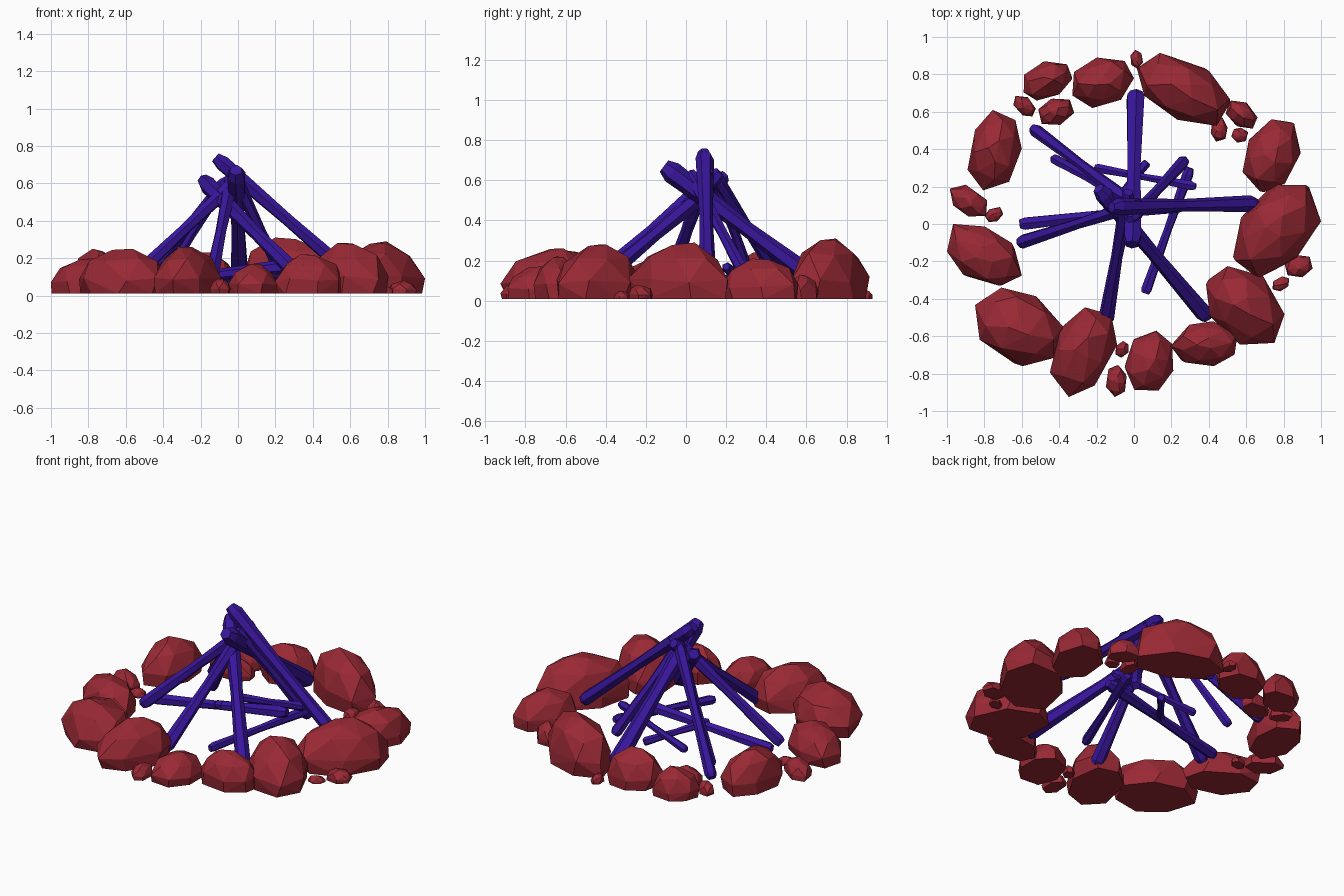
import bpy
import bmesh
import math
import random
from mathutils import Vector

cube = bpy.data.objects.get("Cube")
if cube:
    bpy.data.objects.remove(cube, do_unlink=True)

rng = random.Random(21)


def make_material(name, color):
    mat = bpy.data.materials.new(name)
    mat.use_nodes = True
    mat.diffuse_color = color
    shader = mat.node_tree.nodes["Principled BSDF"]
    shader.inputs["Base Color"].default_value = color
    shader.inputs["Roughness"].default_value = 0.9
    return mat


stone_red = make_material("stone_red", (0.32, 0.022, 0.035, 1))
wood_violet = make_material("wood_violet", (0.04, 0.008, 0.33, 1))


def add_object(name, bm, mat):
    bmesh.ops.recalc_face_normals(bm, faces=bm.faces)
    mesh = bpy.data.meshes.new(name)
    bm.to_mesh(mesh)
    bm.free()
    mesh.materials.append(mat)
    obj = bpy.data.objects.new(name, mesh)
    bpy.context.collection.objects.link(obj)
    return obj


def fit(values, low, high):
    """Stretch a list of values so that it spans low to high."""
    a, b = min(values), max(values)
    return [low + (v - a) / (b - a) * (high - low) for v in values]


def add_rock(name, x, y, half_x, half_y, lean, height, sides):
    """Flat-bottomed faceted stone: jittered rings wrapped in a convex hull.
    lean slants the footprint along the x-y diagonal."""
    across = math.sqrt(1 - lean * lean)
    points = []
    spin = rng.uniform(0, math.tau)
    # Radius and height of the base, waist, shoulder and crown rings
    for ring, (radius, level) in enumerate([(0.95, 0), (1, 0.32), (0.74, 0.72), (0.26, 0.97)]):
        count = 3 if ring == 3 else sides
        for i in range(count):
            turn = 0.5 if ring == 2 else 0
            angle = spin + math.tau * (i + turn + rng.uniform(-0.13, 0.13)) / count
            r = radius * rng.uniform(0.94, 1.05)
            u, v = r * math.cos(angle), r * math.sin(angle)
            z = level + (rng.uniform(-0.06, 0.06) if ring else 0)
            points.append((u, lean * u + across * v, z))
    xs, ys, zs = zip(*points)
    xs = fit(xs, x - half_x, x + half_x)
    ys = fit(ys, y - half_y, y + half_y)
    zs = fit(zs, 0.01, height)

    bm = bmesh.new()
    for co in zip(xs, ys, zs):
        bm.verts.new(co)
    hull = bmesh.ops.convex_hull(bm, input=bm.verts)
    loose = {g for g in hull["geom_interior"] if isinstance(g, bmesh.types.BMVert)}
    bmesh.ops.delete(bm, geom=list(loose), context='VERTS')
    bmesh.ops.dissolve_limit(bm, angle_limit=math.radians(6), verts=bm.verts, edges=bm.edges)
    return add_object(name, bm, stone_red)


def add_log(name, foot, tip, radius):
    """Six-sided stick, slimmer in the middle, with chamfered ends."""
    foot, tip = Vector(foot), Vector(tip)
    axis = tip - foot
    rotation = axis.to_track_quat('Z', 'Y')
    spin = rng.uniform(0, 1)
    bm = bmesh.new()
    rings = []
    for t, scale in [(0, 0.8), (0.03, 1.1), (0.5, 0.82), (0.95, 1.15), (1, 0.75)]:
        ring = []
        for i in range(6):
            angle = spin + math.tau * i / 6
            r = radius * scale * rng.uniform(0.94, 1.06)
            offset = Vector((r * math.cos(angle), r * math.sin(angle), 0))
            ring.append(bm.verts.new(foot + axis * t + rotation @ offset))
        rings.append(ring)
    for a, b in zip(rings, rings[1:]):
        for i in range(6):
            j = (i + 1) % 6
            bm.faces.new((a[i], a[j], b[j], b[i]))
    bm.faces.new(rings[0][::-1])
    bm.faces.new(rings[-1])
    return add_object(name, bm, wood_violet)


# Large stones of the ring: x, y, half width, half depth, lean, height
boulders = [
    (0.265, 0.72, 0.25, 0.195, -0.4, 0.31),
    (-0.165, 0.755, 0.165, 0.135, 0.15, 0.23),
    (-0.46, 0.765, 0.13, 0.105, 0.3, 0.19),
    (-0.745, 0.395, 0.145, 0.215, 0.2, 0.25),
    (-0.8, -0.165, 0.2, 0.165, -0.4, 0.2),
    (-0.615, -0.55, 0.235, 0.21, -0.25, 0.25),
    (-0.27, -0.685, 0.18, 0.24, 0.3, 0.26),
    (0.08, -0.73, 0.13, 0.16, 0.1, 0.17),
    (0.375, -0.64, 0.18, 0.12, 0.1, 0.22),
    (0.595, -0.435, 0.21, 0.21, -0.3, 0.28),
    (0.765, -0.04, 0.235, 0.25, 0.4, 0.29),
    (0.735, 0.365, 0.155, 0.195, 0.25, 0.21),
]
for n, spec in enumerate(boulders, 1):
    add_rock(f"boulder_{n}", *spec, sides=7)

# Small stones filling the gaps
pebbles = [
    (-0.415, 0.6, 0.095, 0.07, 0.2, 0.12),
    (-0.585, 0.63, 0.06, 0.055, -0.4, 0.08),
    (-0.885, 0.125, 0.1, 0.085, -0.4, 0.11),
    (-0.75, 0.05, 0.05, 0.04, 0.3, 0.06),
    (-0.095, -0.84, 0.055, 0.085, 0, 0.09),
    (-0.065, -0.67, 0.035, 0.045, 0.2, 0.07),
    (0.785, -0.32, 0.045, 0.04, 0.3, 0.05),
    (0.88, -0.225, 0.075, 0.06, 0.1, 0.08),
    (0.575, 0.585, 0.085, 0.075, -0.3, 0.13),
    (0.455, 0.505, 0.045, 0.065, 0, 0.08),
    (0.565, 0.475, 0.045, 0.04, 0, 0.06),
    (0.015, 0.88, 0.033, 0.05, 0, 0.06),
]
for n, spec in enumerate(pebbles, 1):
    add_rock(f"pebble_{n}", *spec, sides=6)

# Leaning logs of the pyramid: foot, tip, radius
logs = {
    "back_log": ((0.01, 0.7, 0.06), (-0.01, -0.11, 0.67), 0.047),
    "left_log": ((0.65, 0.11, 0.07), (-0.12, 0.09, 0.74), 0.04),
    "front_left_log": ((0.39, -0.5, 0.04), (-0.19, 0.19, 0.62), 0.043),
    "front_log": ((-0.15, -0.52, 0.05), (-0.03, 0.17, 0.64), 0.038),
    "right_log": ((-0.61, -0.1, 0.05), (0.03, 0.11, 0.65), 0.036),
    "back_right_log": ((-0.54, 0.51, 0.04), (-0.05, 0.14, 0.62), 0.033),
    "inner_right_log": ((-0.43, 0.35, 0.03), (-0.07, 0.15, 0.61), 0.028),
    "inner_back_log": ((0.27, 0.34, 0.04), (-0.02, 0.02, 0.64), 0.032),
}
for name, spec in logs.items():
    add_log(name, *spec)

# Kindling lying inside the pyramid
kindling = [
    ((0.06, -0.37, 0.05), (0.3, 0.3, 0.11), 0.027),
    ((-0.21, 0.3, 0.05), (0.33, 0.2, 0.17), 0.024),
    ((-0.61, 0, 0.05), (0.28, 0.1, 0.16), 0.034),
    ((0.07, 0.33, 0.04), (-0.18, 0.02, 0.12), 0.024),
]
for n, spec in enumerate(kindling, 1):
    add_log(f"kindling_{n}", *spec)
